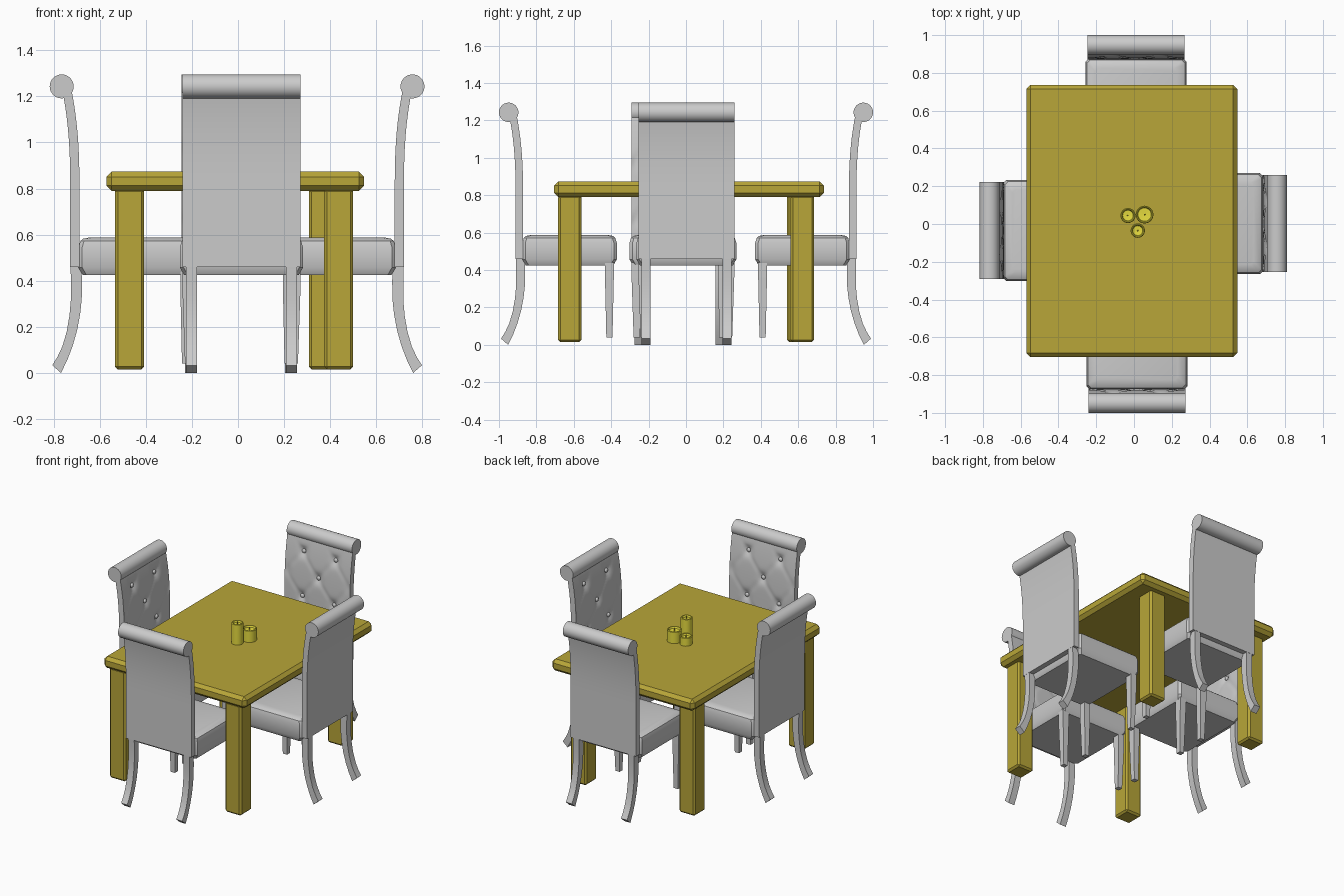
import bpy, bmesh, math
from mathutils import Matrix

if "Cube" in bpy.data.objects:
    bpy.data.objects.remove(bpy.data.objects["Cube"])


def finish(bm, name, smooth=None, mat=None):
    bmesh.ops.recalc_face_normals(bm, faces=bm.faces)
    me = bpy.data.meshes.new(name)
    bm.to_mesh(me)
    bm.free()
    if smooth:
        me.shade_smooth()
        me.set_sharp_from_angle(angle=math.radians(smooth))
    if mat:
        me.materials.append(mat)
    ob = bpy.data.objects.new(name, me)
    bpy.context.collection.objects.link(ob)
    return ob


def loft(rings, name, smooth=None, mat=None):
    """Skin closed rings of equal length and cap both ends."""
    bm = bmesh.new()
    vs = [[bm.verts.new(p) for p in r] for r in rings]
    n = len(rings[0])
    for a, b in zip(vs, vs[1:]):
        for i in range(n):
            j = (i + 1) % n
            bm.faces.new((a[i], a[j], b[j], b[i]))
    bm.faces.new(vs[0])
    bm.faces.new(vs[-1])
    return finish(bm, name, smooth, mat)


def rect(x0, x1, y0, y1, z):
    return [(x0, y0, z), (x1, y0, z), (x1, y1, z), (x0, y1, z)]


def box(name, x0, x1, y0, y1, z0, z1, bevel, mat, segments=1):
    ob = loft([rect(x0, x1, y0, y1, z0), rect(x0, x1, y0, y1, z1)], name, None, mat)
    m = ob.modifiers.new("bevel", 'BEVEL')
    m.width, m.segments = bevel, segments
    return ob


def material(name, rgb):
    m = bpy.data.materials.new(name)
    m.diffuse_color = (*rgb, 1)
    m.use_nodes = True
    m.node_tree.nodes["Principled BSDF"].inputs["Base Color"].default_value = m.diffuse_color
    return m


wood = material("wood", (0.48, 0.38, 0.04))
wax = material("wax", (0.80, 0.72, 0.05))

# Table: chamfered top and four square legs (back pair slightly uneven)
box("table_top", -0.57, 0.547, -0.705, 0.737, 0.79, 0.873, 0.022, wood)
for x, y in ((-0.533, -0.684), (0.374, -0.684), (0.307, 0.56), (-0.533, 0.54)):
    box("table_leg", x, x + 0.126, y, y + 0.125, 0.015, 0.80, 0.012, wood)

# Candles: hollowed tops with a wick
for x, y, r, h in ((-0.032, 0.045, 0.040, 0.06), (0.056, 0.05, 0.047, 0.085),
                   (0.02, -0.035, 0.038, 0.147)):
    z = 0.872
    profile = ((r, z), (r, z + h - 0.004), (r - 0.004, z + h), (r - 0.008, z + h - 0.002),
               (r - 0.012, z + h - 0.014), (0.004, z + h - 0.016),
               (0.003, z + h + 0.003))
    loft([[(x + q * math.cos(t * math.tau / 24), y + q * math.sin(t * math.tau / 24), zz)
           for t in range(24)] for q, zz in profile], "candle", 40, wax)

# Chair, built facing -x with its back towards +x
W = 0.2565
parts = []


def back_u(z):
    return 0.688 + 0.29 * max(0, z - 0.8) ** 2.5


def tuft(v, z):
    """Depth of the diamond tufting on the inner face."""
    a, b = v / 0.125, (z - 0.975) / 0.155
    p = abs((a + b) / 2 - round((a + b) / 2)) * 0.19
    q = abs((a - b) / 2 - round((a - b) / 2)) * 0.19
    crease = 0.004 * (math.exp(-(p / 0.012) ** 2) + math.exp(-(q / 0.012) ** 2))
    dimple = 0.016 * math.exp(-(p * p + q * q) / 0.0010)
    fade = max(0, 1 - (abs(v) / W) ** 6)
    fade *= min(1, max(0, (z - 0.60) / 0.05)) * min(1, max(0, (1.20 - z) / 0.05))
    return (crease + dimple) * fade


# Upholstered back panel, curving outward at the top
NX, NZ = 40, 52
rings = []
for k in range(NZ + 1):
    z = 0.46 + 0.78 * k / NZ
    u = back_u(z)
    vs = [-W + 2 * W * i / NX for i in range(NX + 1)]
    rings.append([(u + tuft(v, z), v, z) for v in vs]
                 + [(u + 0.04, W, z), (u + 0.04, -W, z)])
parts.append(loft(rings, "chair_back", 40))

# Tufting buttons
bm = bmesh.new()
for v, z in ((-0.125, 1.13), (0.125, 1.13), (0, 0.975), (-0.125, 0.82),
             (0.125, 0.82), (0, 0.665)):
    m = Matrix.Translation((back_u(z) + 0.015, v, z)) @ Matrix.Diagonal((0.7, 1, 1, 1))
    bmesh.ops.create_uvsphere(bm, u_segments=12, v_segments=8, radius=0.015, matrix=m)
parts.append(finish(bm, "back_buttons", 60))

# Rolled top
parts.append(loft([[(0.765 + 0.052 * math.cos(t * math.tau / 32), v,
                     1.243 + 0.052 * math.sin(t * math.tau / 32)) for t in range(32)]
                   for v in (-W, W)], "top_roll", 40))

# Seat cushion with clipped corners
rings = []
for z, d in ((0.425, 0.018), (0.457, 0), (0.545, 0), (0.572, 0.008), (0.582, 0.02),
             (0.588, 0.05)):
    x0, x1, w, c = 0.187 + d, 0.692 - d, 0.267 - d, 0.016
    rings.append([(x0 + c, -w, z), (x1 - c, -w, z), (x1, c - w, z), (x1, w - c, z),
                  (x1 - c, w, z), (x0 + c, w, z), (x0, w - c, z), (x0, c - w, z)])
parts.append(loft(rings, "seat", 30))

# Legs: straight tapered front pair, sabre-curved rear pair
curve = ((0.680, 0.47, 0.727, 0.47), (0.677, 0.40, 0.725, 0.41),
         (0.678, 0.32, 0.725, 0.32), (0.685, 0.255, 0.731, 0.25),
         (0.698, 0.185, 0.743, 0.18), (0.718, 0.115, 0.762, 0.115),
         (0.741, 0.055, 0.783, 0.07), (0.768, 0.0, 0.806, 0.033))
for s in (-1, 1):
    parts.append(loft([rect(0.203, 0.250, s * 0.208, s * 0.256, 0.44),
                       rect(0.203, 0.250, s * 0.208, s * 0.256, 0.36),
                       rect(0.210, 0.243, s * 0.212, s * 0.245, 0.04)], "front_leg"))
    parts.append(loft([[(a, s * 0.193, b), (c, s * 0.193, d), (c, s * 0.24, d),
                        (a, s * 0.24, b)] for a, b, c, d in curve], "rear_leg", 30))

# Place four chairs around the table, sharing the part meshes
places = ((-0.008, 0.002, 0), (0.0, -0.035, math.pi),
          (0.011, 0.183, math.pi / 2), (0.015, -0.183, -math.pi / 2))
for n, (x, y, ang) in enumerate(places):
    for p in parts:
        ob = p
        if n:
            ob = p.copy()
            bpy.context.collection.objects.link(ob)
        ob.location = (x, y, 0)
        ob.rotation_euler = (0, 0, ang)
